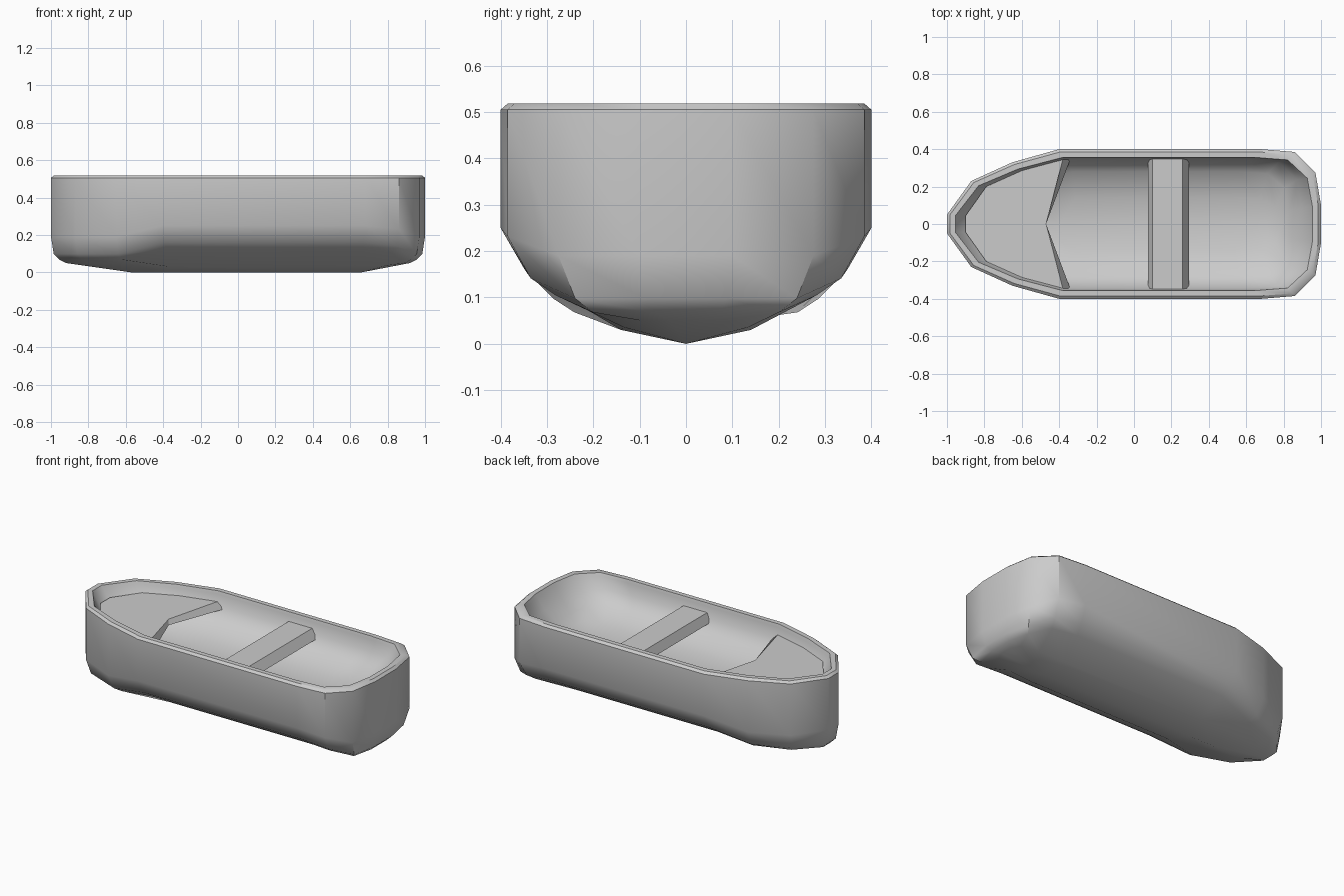
import bpy, bmesh, math

if "Cube" in bpy.data.objects:
    bpy.data.objects.remove(bpy.data.objects["Cube"])

# Half outline of the hull seen from above, bow (-x) to stern (+x)
HALF = [(-1, .05), (-.87, .23), (-.65, .33), (-.4, .4),
        (.68, .4), (.86, .385), (.97, .275), (1, .1)]
END = [1, 1, 1, 0, 0, .3, 1, 1]      # how much each point follows the end height


def finish(name, bm, angle=30):
    bmesh.ops.remove_doubles(bm, verts=bm.verts, dist=1e-4)
    bmesh.ops.recalc_face_normals(bm, faces=bm.faces)
    me = bpy.data.meshes.new(name)
    bm.to_mesh(me)
    bm.free()
    ob = bpy.data.objects.new(name, me)
    bpy.context.collection.objects.link(ob)
    bpy.ops.object.select_all(action='DESELECT')
    ob.select_set(True)
    bpy.context.view_layer.objects.active = ob
    bpy.ops.object.shade_smooth_by_angle(angle=math.radians(angle))
    return ob


def ring(bm, sx, sy, z_mid, z_end, lo=-1, hi=1):
    pts = [(min(max(x * sx, lo), hi), y * sy, z_mid + (z_end - z_mid) * e)
           for (x, y), e in zip(HALF, END)]
    pts += [(x, -y, z) for x, y, z in reversed(pts)]
    return [bm.verts.new(p) for p in pts]


def bridge(bm, a, b):
    n = len(a)
    for i in range(n):
        j = (i + 1) % n
        bm.faces.new((a[i], a[j], b[j], b[i]))


# Hull: keel, outer side, rim, inner side, shallow dished floor
bm = bmesh.new()
rings = [ring(bm, *r) for r in [
    (1, 0, 0, 0, -.57, .66),
    (.92, .35, .03, .05),
    (.955, .73, .12, .068),
    (.985, .87, .16, .098),
    (1, 1, .25, .19),
    (1, 1, .505, .505),
    (.985, .963, .518, .518),
    (.955, .89, .518, .518),
    (.945, .88, .5, .5),
    (.9, .86, .43, .43),
    (.83, .7, .355, .37),
    (.78, .35, .315, .33),
    (1, 0, .3, .3, -.57, .66)]]
for a, b in zip(rings, rings[1:]):
    bridge(bm, a, b)
finish("hull", bm, 38)


def slab(name, top, bottom, z_top, z_bottom):
    bm = bmesh.new()
    t = [bm.verts.new((x, y, z_top)) for x, y in top]
    b = [bm.verts.new((x, y, z_bottom)) for x, y in bottom]
    bridge(bm, t, b)
    bm.faces.new(t)
    bm.faces.new(b)
    return finish(name, bm, 15)


# Bow deck with a notched rear edge
def deck_outline(corner_x):
    side = [(-.9, .045), (-.79, .2), (-.6, .285), (corner_x, .347)]
    return side + [(-.47, 0)] + [(x, -y) for x, y in reversed(side)]


slab("bow_deck", deck_outline(-.38), deck_outline(-.34), .457, .42)


# Bench seat across the hull
def rect(x0, x1, y):
    return [(x0, -y), (x1, -y), (x1, y), (x0, y)]


slab("seat", rect(.1, .26, .35), rect(.075, .295, .345), .463, .41)
